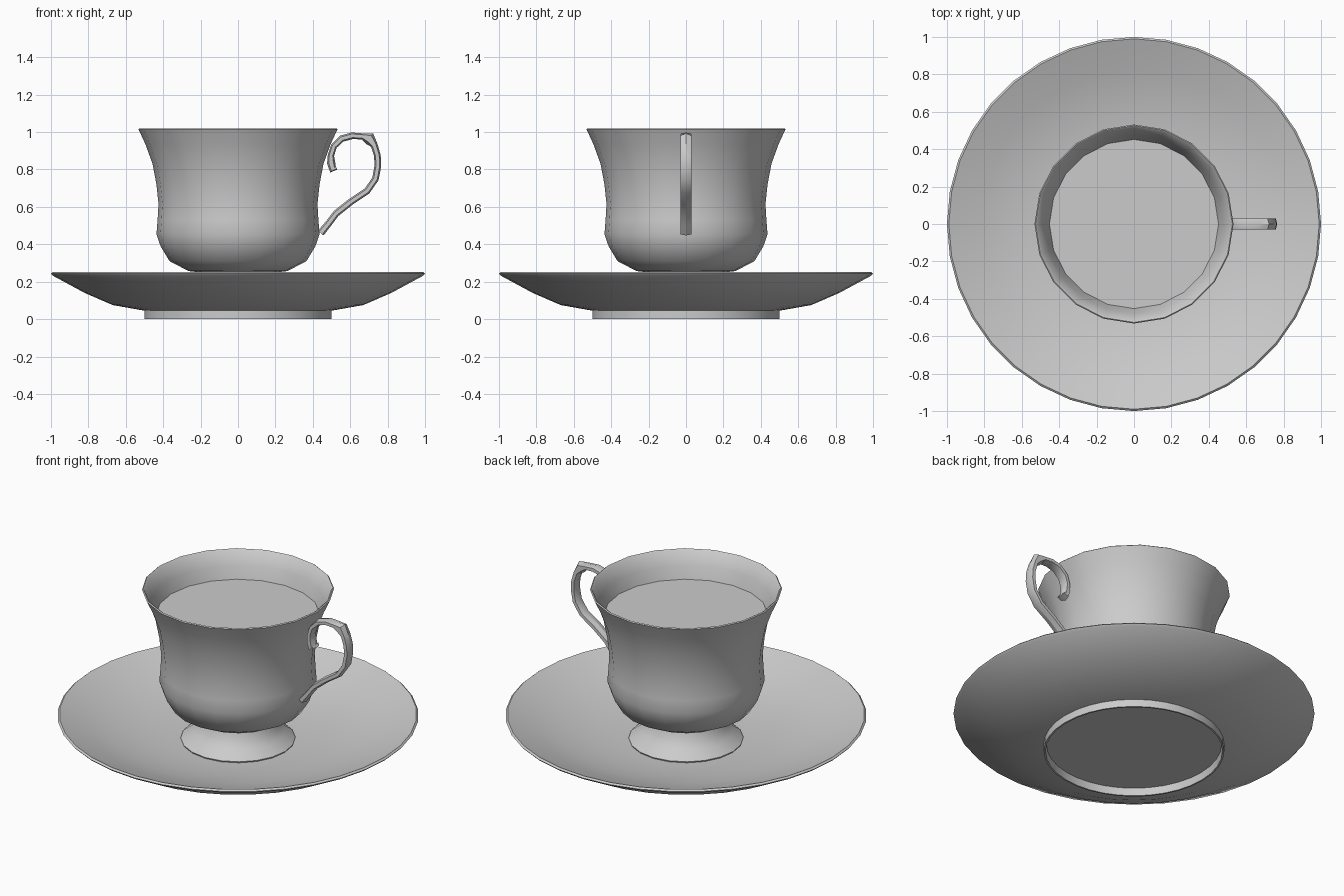
import bpy, bmesh, math
from mathutils import Vector

cube = bpy.data.objects.get("Cube")
if cube:
    bpy.data.objects.remove(cube, do_unlink=True)

china = bpy.data.materials.new("pale_grey_china")
china.use_nodes = True
GREY = (0.6, 0.6, 0.6, 1)
china.diffuse_color = GREY
china.node_tree.nodes["Principled BSDF"].inputs["Base Color"].default_value = GREY


def finish(name, bm, angle):
    """Turn the bmesh into a named object with smooth shading."""
    bmesh.ops.remove_doubles(bm, verts=bm.verts, dist=0.0005)
    bmesh.ops.recalc_face_normals(bm, faces=bm.faces)
    mesh = bpy.data.meshes.new(name)
    bm.to_mesh(mesh)
    bm.free()
    mesh.materials.append(china)
    obj = bpy.data.objects.new(name, mesh)
    bpy.context.collection.objects.link(obj)
    bpy.ops.object.select_all(action='DESELECT')
    obj.select_set(True)
    bpy.context.view_layer.objects.active = obj
    bpy.ops.object.shade_smooth_by_angle(angle=math.radians(angle))
    return obj


def lathe(name, profile, sides, angle=40):
    """Spin a radius/height profile around the z axis."""
    bm = bmesh.new()
    verts = [bm.verts.new((r, 0, z)) for r, z in profile]
    edges = [bm.edges.new(pair) for pair in zip(verts, verts[1:])]
    bmesh.ops.spin(bm, geom=verts + edges, cent=(0, 0, 0), axis=(0, 0, 1),
                   angle=math.tau, steps=sides, use_merge=True)
    return finish(name, bm, angle)


# Saucer: recessed base, thin foot ring, flared dish
lathe("saucer", [
    (0, .045), (.485, .045), (.49, 0), (.5, 0), (.5, .045), (.67, .075),
    (.82, .14), (.99, .232), (1, .243), (.99, .252), (.82, .187),
    (.67, .142), (.5, .112), (.32, .097), (0, .095)], 36)

# Cup: flared foot, rounded bowl, thin lip and inner wall
lathe("cup", [
    (0, .1), (.315, .1), (.318, .108), (.26, .15), (.22, .195), (.205, .25),
    (.265, .257), (.366, .31), (.414, .39), (.436, .455), (.43, .53),
    (.425, .615), (.436, .72), (.457, .83), (.495, .935), (.532, 1.015),
    (.526, 1.02), (.518, 1.015), (.48, .935), (.442, .83), (.42, .72),
    (.41, .615), (.42, .455), (.35, .32), (0, .28)], 20, 50)

# Drink: flat disc just below the lip
bm = bmesh.new()
bmesh.ops.create_circle(bm, cap_ends=True, segments=20, radius=.452)
bmesh.ops.translate(bm, verts=bm.verts, vec=(0, 0, .865))
finish("drink_surface", bm, 30)

# Handle: ridged section swept along a curl; each point is x, z, half thickness
path = [
    (.525, .81, .012), (.508, .80, .022), (.498, .835, .022), (.497, .875, .017),
    (.513, .925, .017), (.555, .965, .018), (.61, .98, .018), (.665, .977, .016),
    (.702, .966, .034), (.728, .93, .019), (.745, .875, .018), (.748, .82, .018),
    (.735, .75, .018), (.69, .685, .018), (.60, .625, .018), (.525, .565, .018),
    (.483, .51, .018), (.442, .46, .02)]
HALF_WIDTH = .03
section = [(1, 0), (.55, 1), (-.55, 1), (-1, 0), (-.55, -1), (.55, -1)]
bm = bmesh.new()
rings = []
for i, (x, z, half) in enumerate(path):
    before, after = path[max(i - 1, 0)], path[min(i + 1, len(path) - 1)]
    tangent = Vector((after[0] - before[0], after[1] - before[1])).normalized()
    nx, nz = -tangent.y, tangent.x
    rings.append([bm.verts.new((x + nx * n * half, w * HALF_WIDTH, z + nz * n * half))
                  for n, w in section])
for a, b in zip(rings, rings[1:]):
    for k in range(len(section)):
        j = (k + 1) % len(section)
        bm.faces.new((a[k], a[j], b[j], b[k]))
bm.faces.new(rings[0])
bm.faces.new(rings[-1])
finish("handle", bm, 30)
